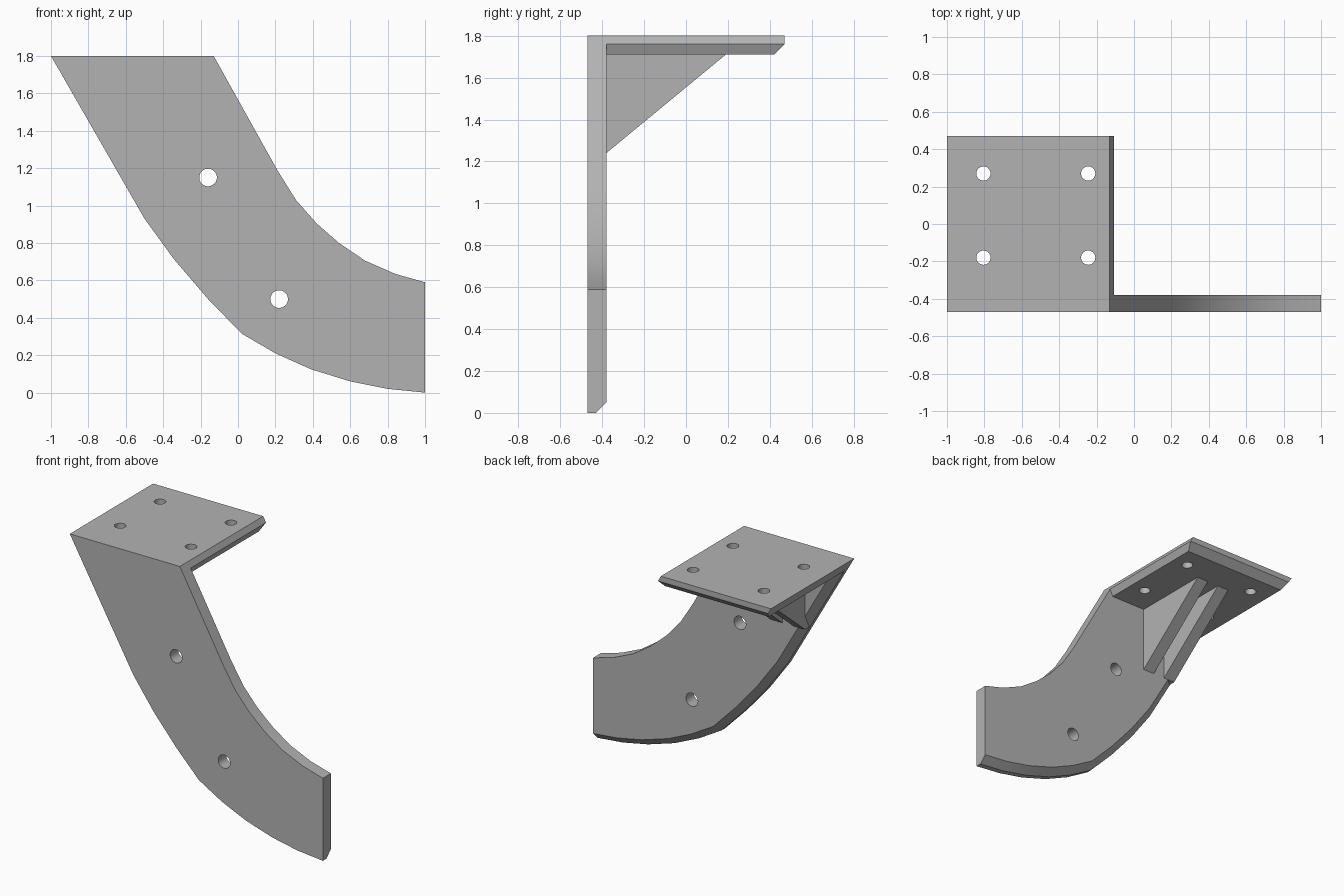
import bpy, bmesh, math
from mathutils import Vector

cube = bpy.data.objects.get("Cube")
if cube:
    bpy.data.objects.remove(cube, do_unlink=True)

grey = bpy.data.materials.new("mid grey")
grey.use_nodes = True
colour = (0.45, 0.45, 0.45, 1)
grey.diffuse_color = colour
grey.node_tree.nodes["Principled BSDF"].inputs["Base Color"].default_value = colour

FRONT, BACK, TOP, UNDER, CH = -0.47, -0.38, 1.8, 1.71, 0.05


def loft(name, loops):
    """Solid skinned through matching closed loops, capped at both ends."""
    bm = bmesh.new()
    rings = [[bm.verts.new(p) for p in loop] for loop in loops]
    n = len(rings[0])
    for a, b in zip(rings, rings[1:]):
        for i in range(n):
            j = (i + 1) % n
            bm.faces.new((a[i], a[j], b[j], b[i]))
    bm.faces.new(rings[0])
    bm.faces.new(rings[-1])
    bmesh.ops.recalc_face_normals(bm, faces=bm.faces)
    mesh = bpy.data.meshes.new(name)
    bm.to_mesh(mesh)
    bm.free()
    mesh.materials.append(grey)
    ob = bpy.data.objects.new(name, mesh)
    bpy.context.collection.objects.link(ob)
    return ob


def combine(target, other, operation):
    mod = target.modifiers.new(operation, 'BOOLEAN')
    mod.operation, mod.solver, mod.object = operation, 'EXACT', other
    bpy.context.view_layer.objects.active = target
    bpy.ops.object.modifier_apply(modifier=mod.name)
    bpy.data.objects.remove(other, do_unlink=True)


def drill(target, centre, radius, along_y):
    rot = (math.pi / 2, 0, 0) if along_y else (0, 0, 0)
    bpy.ops.mesh.primitive_cylinder_add(vertices=48, radius=radius, depth=0.4,
                                        location=centre, rotation=rot)
    cutter = bpy.context.object
    cutter.data.materials.append(grey)
    combine(target, cutter, 'DIFFERENCE')


# Curved leg, with its outer back edge chamfered
outer = [Vector(p) for p in ((-1, 1.8), (-.5, .93), (-.34, .71), (-.16, .5), (.02, .315),
                             (.2, .21), (.39, .125), (.6, .06), (.8, .02), (1, 0))]
inner = [Vector(p) for p in ((1, .59), (.84, .635), (.68, .705), (.54, .8), (.42, .905),
                             (.31, 1.03), (.21, 1.19), (-.13, 1.8))]
inset = [outer[0] + Vector((CH * 1.15, 0))]
for before, p, after in zip(outer, outer[1:], outer[2:]):
    d = (after - before).normalized()
    inset.append(p + CH * Vector((-d.y, d.x)))
inset.append(outer[-1] + Vector((0, CH)))


def at_depth(points, y):
    return [(p.x, y, p.y) for p in points]


bracket = loft("curved_bracket", [at_depth(outer + inner, FRONT),
                                  at_depth(outer + inner, BACK - CH),
                                  at_depth(inset + inner, BACK)])


# Mounting plate, sides following the leg slope, underside chamfered
def rectangle(x0, x1, y1, z):
    y0 = BACK - CH
    return [(x0, y0, z), (x1, y0, z), (x1, y1, z), (x0, y1, z)]


plate = loft("mounting_plate", [rectangle(-1, -.13, .47, TOP),
                                rectangle(-.977, -.108, .47, TOP - .04),
                                rectangle(-.948, -.13, .42, UNDER)])
combine(bracket, plate, 'UNION')

# Pair of triangular gussets under the plate
side = [(BACK - CH, UNDER + .03), (.155, UNDER + .03), (.19, UNDER), (BACK, 1.24), (BACK - CH, 1.24)]
for x in (-.63, -.45):
    gusset = loft("gusset", [[(x + s * .045, y, z) for y, z in side] for s in (-1, 1)])
    combine(bracket, gusset, 'UNION')

# Bolt holes
for x, z in ((-.16, 1.15), (.22, .5)):
    drill(bracket, (x, FRONT, z), .047, True)
for x in (-.805, -.245):
    for y in (-.18, .27):
        drill(bracket, (x, y, TOP), .038, False)

bpy.ops.object.select_all(action='DESELECT')
bracket.select_set(True)
bpy.context.view_layer.objects.active = bracket
bpy.ops.object.shade_smooth_by_angle(angle=math.radians(12))
